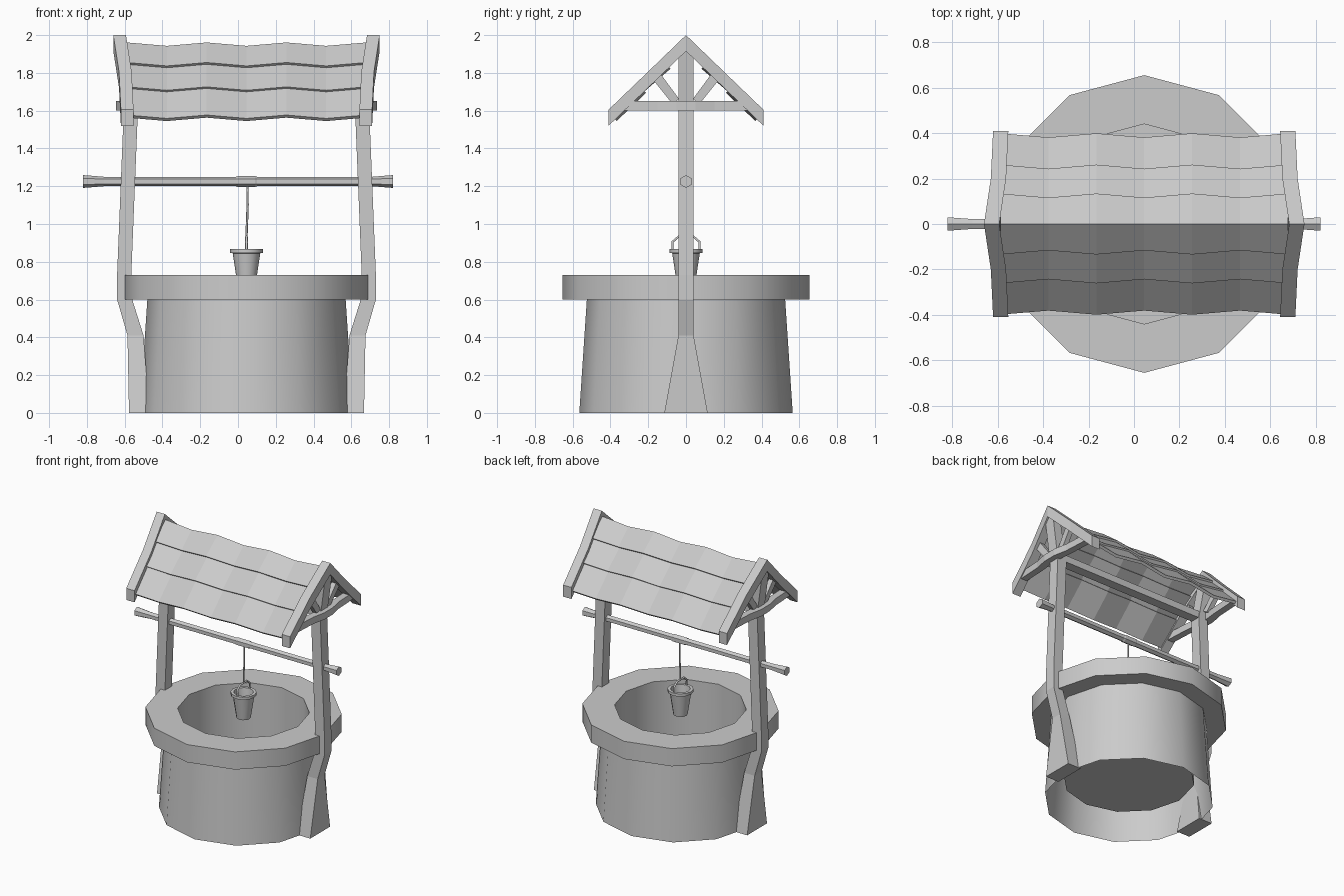
import bpy, bmesh, math
from mathutils import Vector

if "Cube" in bpy.data.objects:
    bpy.data.objects.remove(bpy.data.objects["Cube"])

CX = 0.045  # symmetry plane of the well


def loft(name, rings, cap=True, closed=True, mirror=(False, False), smooth=None):
    """Skin a list of equal-length point rings; origin sits on the symmetry plane."""
    bm = bmesh.new()
    vs = [[bm.verts.new(p) for p in r] for r in rings]
    n = len(rings[0])
    for a, b in zip(vs, vs[1:]):
        for i in range(n if closed else n - 1):
            j = (i + 1) % n
            bm.faces.new((a[i], a[j], b[j], b[i]))
    if cap in (True, "start"):
        bm.faces.new(vs[0][::-1])
    if cap in (True, "end"):
        bm.faces.new(vs[-1])
    bmesh.ops.recalc_face_normals(bm, faces=bm.faces[:])
    me = bpy.data.meshes.new(name)
    bm.to_mesh(me)
    bm.free()
    ob = bpy.data.objects.new(name, me)
    bpy.context.collection.objects.link(ob)
    ob.location.x = CX
    if any(mirror):
        m = ob.modifiers.new("Mirror", 'MIRROR')
        m.use_axis = (mirror[0], mirror[1], False)
        m.use_mirror_merge = False
    if smooth:
        bpy.ops.object.select_all(action='DESELECT')
        ob.select_set(True)
        bpy.context.view_layer.objects.active = ob
        bpy.ops.object.shade_smooth_by_angle(angle=math.radians(smooth))
    return ob


def circle_z(r, z, n=12):
    return [(r * math.cos(2 * math.pi * i / n), r * math.sin(2 * math.pi * i / n), z)
            for i in range(n)]


def lathe(name, profile, n=12, cap="end", smooth=40):
    return loft(name, [circle_z(r, z, n) for r, z in profile], cap=cap, smooth=smooth)


def tube(name, pts, r, n=6):
    """Thin round bar through a path lying in the yz plane."""
    pts = [Vector(p) for p in pts]
    rings = []
    for i, p in enumerate(pts):
        d = (pts[min(i + 1, len(pts) - 1)] - pts[max(i - 1, 0)]).normalized()
        u = Vector((1, 0, 0))
        v = d.cross(u).normalized()
        rings.append([p + r * (math.cos(2 * math.pi * k / n) * u + math.sin(2 * math.pi * k / n) * v)
                      for k in range(n)])
    return loft(name, rings, smooth=65)


# Well wall with overhanging rim, inner shaft and floor
lathe("well_wall", [(0.565, 0.0), (0.525, 0.60), (0.655, 0.60), (0.655, 0.73),
                    (0.44, 0.73), (0.44, 0.16)])

# Bent side posts: z, inner x, outer x, half depth
post = [(0.0, 0.515, 0.622, 0.115), (0.41, 0.545, 0.63, 0.04), (0.60, 0.605, 0.685, 0.04),
        (0.73, 0.61, 0.685, 0.04), (1.60, 0.575, 0.65, 0.04), (1.93, 0.635, 0.695, 0.04)]
loft("side_post", [[(a, -h, z), (b, -h, z), (b, h, z), (a, h, z)] for z, a, b, h in post],
     mirror=(True, False))

# Gable rafters, bowing outward toward the ridge: y, inner x, outer x, top z, bottom z
rafter = [(0.0, 0.638, 0.705, 2.0, 1.915), (0.2, 0.608, 0.675, 1.807, 1.722),
          (0.41, 0.598, 0.665, 1.605, 1.52)]
loft("gable_rafter", [[(a, y, t), (b, y, t), (b, y, u), (a, y, u)] for y, a, b, t, u in rafter],
     mirror=(True, True))

# Tie beams, bowed outward around the posts
tie = [(-0.345, 0.61, 0.66), (-0.15, 0.62, 0.67), (-0.05, 0.63, 0.69),
       (0.05, 0.63, 0.69), (0.15, 0.62, 0.67), (0.345, 0.61, 0.66)]
loft("tie_beam", [[(a, y, 1.60), (b, y, 1.60), (b, y, 1.65), (a, y, 1.65)] for y, a, b in tie],
     mirror=(True, False))

# Diagonal braces inside each gable
loft("gable_brace", [[(x, 0.035, 1.66), (x, 0.075, 1.64), (x + s, 0.175, 1.765), (x + s, 0.135, 1.795)]
                     for x, s in ((0.615, 0.01), (0.65, 0.01))], mirror=(True, True))

# Beam joining the two posts under the roof
loft("cross_beam", [[(x, -0.035, 1.60), (x, 0.035, 1.60), (x, 0.035, 1.65), (x, -0.035, 1.65)]
                    for x in (-0.60, 0.60)])

# Three wavy overlapping roof courses per slope: upper y, z and lower y, z
courses = [(0.0, 1.952, 0.125, 1.846), (0.105, 1.845, 0.252, 1.717), (0.235, 1.717, 0.39, 1.568)]
T = 0.014
for k, (y0, z0, y1, z1) in enumerate(courses):
    rings = []
    for i in range(-3, 4):
        w = 0.009 if i % 2 else -0.009
        yt = y0 + w if y0 else 0.0
        yb = yt - T if y0 else 0.0
        rings.append([(i * 0.211, yt, z0 + w), (i * 0.211, y1 + w, z1 + w),
                      (i * 0.211, y1 + w - T, z1 + w - T), (i * 0.211, yb, z0 + w - T * (1 if y0 else 2))])
    loft("roof_course_%d" % (k + 1), rings, mirror=(False, True))

# Hexagonal winding axle with flared ends
axle = [(-0.82, 0.034), (-0.71, 0.025), (-0.01, 0.025), (0.0, 0.029), (0.09, 0.029),
        (0.10, 0.025), (0.71, 0.025), (0.82, 0.034)]
loft("winding_axle", [[(x - CX, r * math.sin(math.pi * k / 3), 1.225 + r * math.cos(math.pi * k / 3))
                       for k in range(6)] for x, r in axle])

# Rope
tube("rope", [(0.005, 0, 1.21), (0.006, 0, 1.10), (0.0, 0, 0.935)], 0.006)

# Bucket with rim band, hollow inside
lathe("bucket", [(0.048, 0.68), (0.073, 0.845), (0.087, 0.847), (0.087, 0.867), (0.066, 0.867),
                 (0.045, 0.70)], cap=True)

# Bucket handle
handle = [(0.072, 0.86), (0.072, 0.905), (0.04, 0.933)]
tube("bucket_handle", [(0, -y, z) for y, z in handle] + [(0, y, z) for y, z in handle[::-1]], 0.007)
